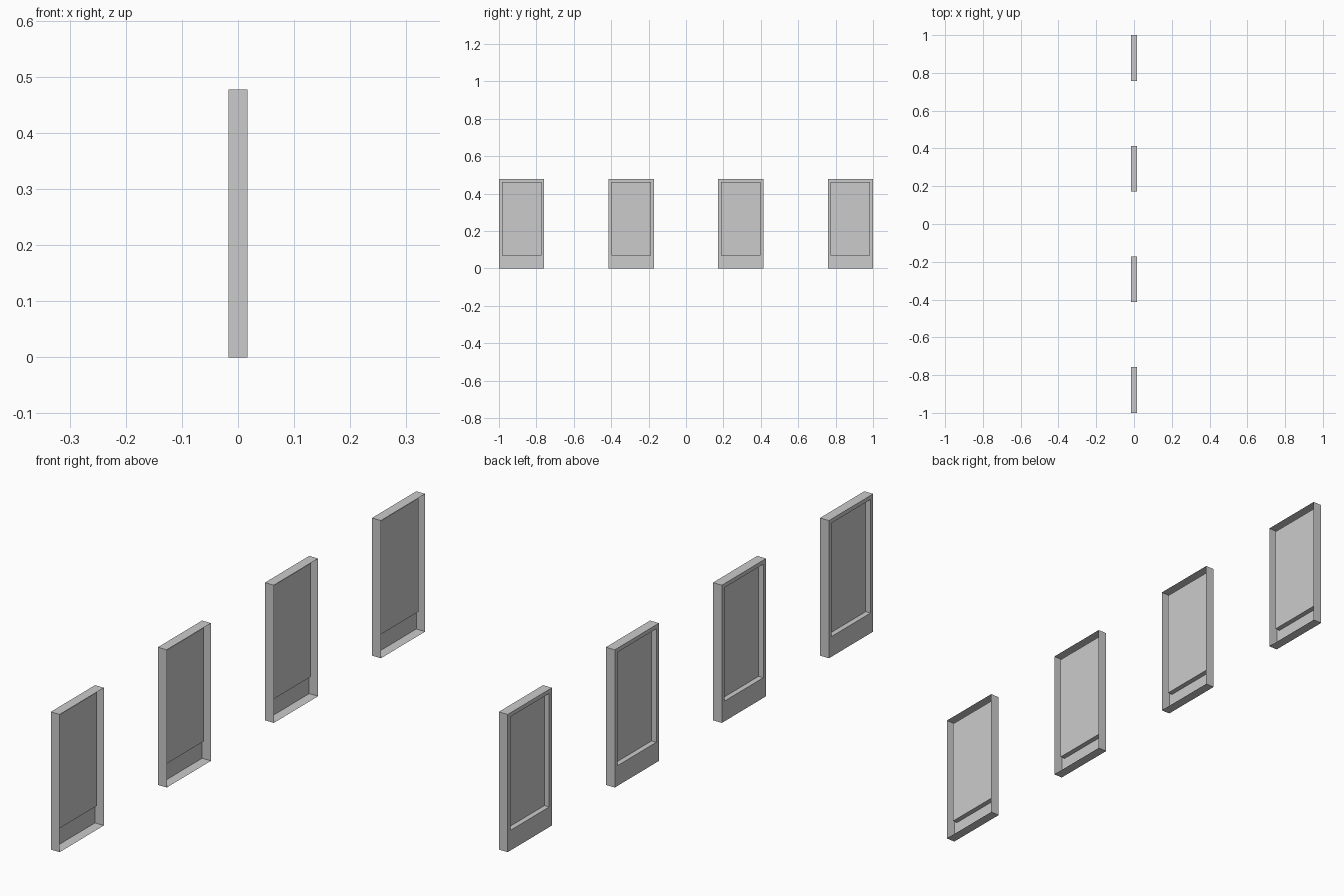
import bpy, bmesh

if "Cube" in bpy.data.objects:
    bpy.data.objects.remove(bpy.data.objects["Cube"])

HALF_X = 0.017          # half thickness of a panel
HALF_Y = 0.121          # half width of a panel
TOP = 0.477             # panel height
WIN_Y, WIN_Z0, WIN_Z1 = 0.106, 0.07, 0.463   # window opening
PANE_X = 0.001          # depth of the recessed pane


def rect_loop(bm, x, half_y, z0, z1):
    corners = ((-half_y, z0), (half_y, z0), (half_y, z1), (-half_y, z1))
    return [bm.verts.new((x, y, z)) for y, z in corners]


def bridge(bm, a, b):
    for i in range(4):
        j = (i + 1) % 4
        bm.faces.new((a[i], a[j], b[j], b[i]))


def make_object(name, bm):
    mesh = bpy.data.meshes.new(name)
    bm.to_mesh(mesh)
    bm.free()
    obj = bpy.data.objects.new(name, mesh)
    bpy.context.collection.objects.link(obj)
    return obj


# Open-backed shell: outer walls, face border, window reveal
bm = bmesh.new()
loops = [
    rect_loop(bm, HALF_X, HALF_Y, 0, TOP),
    rect_loop(bm, -HALF_X, HALF_Y, 0, TOP),
    rect_loop(bm, -HALF_X, WIN_Y, WIN_Z0, WIN_Z1),
    rect_loop(bm, PANE_X, WIN_Y, WIN_Z0, WIN_Z1),
]
for a, b in zip(loops, loops[1:]):
    bridge(bm, b, a)
frame = make_object("panel_frame", bm)

# Flat pane closing the window reveal
bm = bmesh.new()
bm.faces.new(reversed(rect_loop(bm, PANE_X, WIN_Y, WIN_Z0, WIN_Z1)))
pane = make_object("window_pane", bm)

# Four evenly spaced panels in a row along y
for i in range(4):
    y = -0.879 + 0.586 * i
    for part in (frame, pane):
        obj = part if i == 0 else part.copy()
        if i:
            bpy.context.collection.objects.link(obj)
        obj.location.y = y
